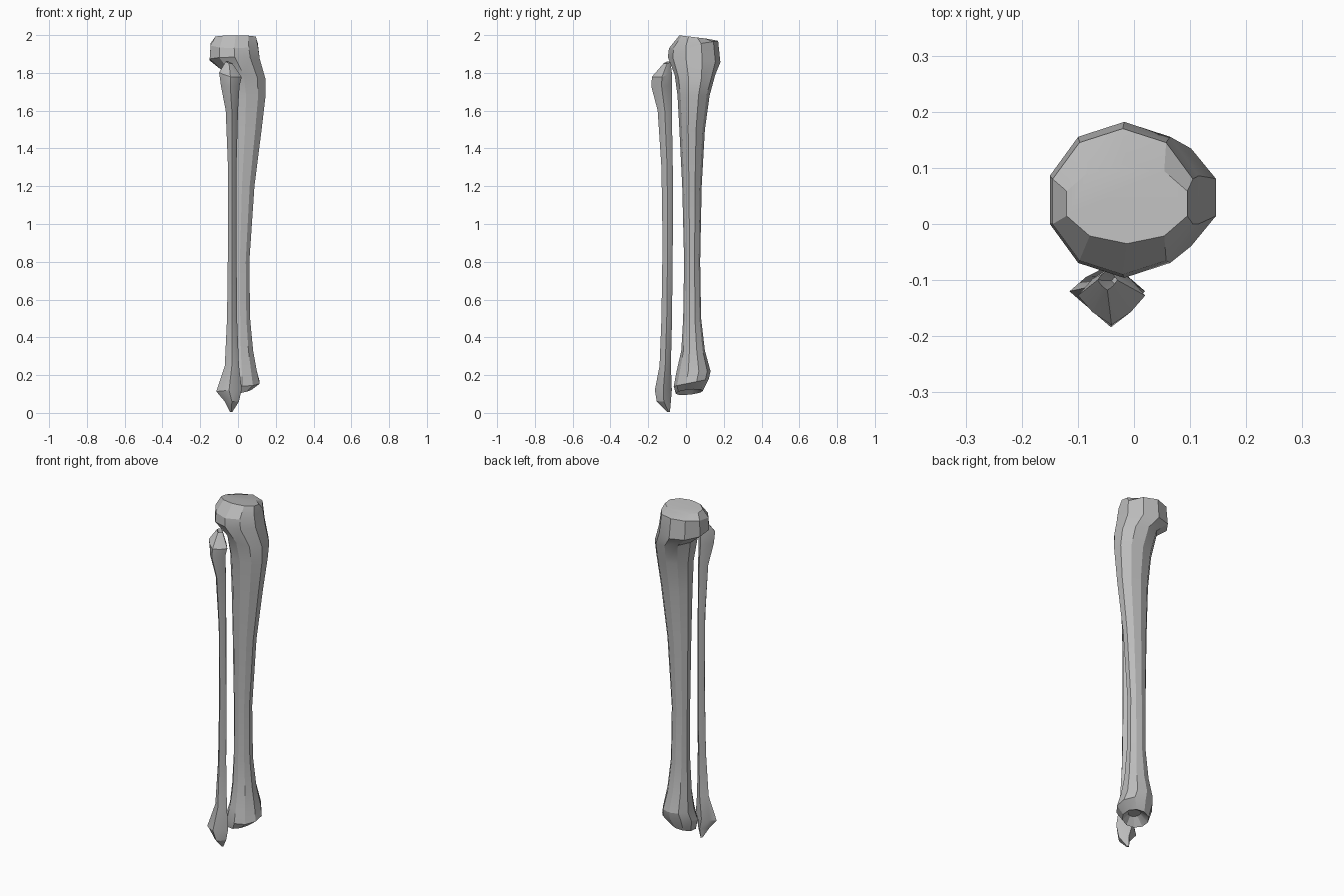
import bpy
import bmesh
from math import cos, sin, pi, radians

cube = bpy.data.objects.get("Cube")
if cube:
    bpy.data.objects.remove(cube, do_unlink=True)


def make_material(name, colour):
    mat = bpy.data.materials.new(name)
    mat.use_nodes = True
    mat.diffuse_color = colour
    mat.node_tree.nodes["Principled BSDF"].inputs["Base Color"].default_value = colour
    return mat


def add_ring(bm, section, sides, flute):
    """One cross-section fitted to its x and y limits, tilted along x and y."""
    z, x0, x1, y0, y1, tilt_x, tilt_y = section
    cx, cy = (x0 + x1) / 2, (y0 + y1) / 2
    reach = max(cos(2 * pi * i / sides + pi / 2) for i in range(sides))
    ring = []
    for i in range(sides):
        angle = 2 * pi * i / sides + pi / 2
        pinch = flute if i % 2 else 1
        dx = cos(angle) / reach * (x1 - x0) / 2 * pinch
        dy = sin(angle) * (y1 - y0) / 2 * pinch
        ring.append(bm.verts.new((cx + dx, cy + dy, z + tilt_x * dx + tilt_y * dy)))
    return ring


def loft_bone(name, sections, sides, mat, flute=1):
    """Skin a stack of cross-sections and close both ends."""
    bm = bmesh.new()
    rings = [add_ring(bm, s, sides, flute) for s in sections]
    for low, high in zip(rings, rings[1:]):
        for i in range(sides):
            j = (i + 1) % sides
            bm.faces.new((low[i], low[j], high[j], high[i]))
    bm.faces.new(rings[0])
    bm.faces.new(rings[-1])
    bmesh.ops.recalc_face_normals(bm, faces=bm.faces)
    mesh = bpy.data.meshes.new(name)
    bm.to_mesh(mesh)
    bm.free()
    mesh.materials.append(mat)
    bone = bpy.data.objects.new(name, mesh)
    bpy.context.collection.objects.link(bone)
    bpy.ops.object.select_all(action="DESELECT")
    bone.select_set(True)
    bpy.context.view_layer.objects.active = bone
    bpy.ops.object.shade_smooth_by_angle(angle=radians(22))
    return bone


grey = make_material("bone grey", (0.5, 0.5, 0.5, 1))

# Sections: height, x limits, y limits, tilt along x, tilt along y

# Large bone: hollow ankle socket, flared ankle, slim shaft, broad knee plateau
shin_sections = [
    (.14, -.02, .04, -.02, .05, 0, 0),
    (.11, -.06, .07, -.055, .09, .2, .1),
    (.16, -.075, .115, -.065, .12, 0, .2),
    (.22, -.06, .1, -.05, .13, 0, 0),
    (.33, -.05, .08, -.025, .1, 0, 0),
    (.5, -.04, .064, -.015, .08, 0, 0),
    (.8, -.04, .06, -.01, .075, 0, 0),
    (1.2, -.045, .087, -.02, .083, 0, 0),
    (1.5, -.05, .125, -.035, .1, 0, 0),
    (1.68, -.06, .146, -.045, .125, 0, 0),
    (1.79, -.085, .146, -.06, .155, -.2, 0),
    (1.87, -.15, .115, -.096, .182, 0, -.1),
    (1.95, -.145, .105, -.09, .17, 0, .15),
    (1.99, -.12, .095, -.035, .108, 0, -.12),
]
loft_bone("shin_bone", shin_sections, 10, grey)

# Slender bone: pointed ankle tip, fluted shaft, crested head
splint_sections = [
    (.005, -.042, -.03, -.1, -.085, 0, 0),
    (.06, -.07, .005, -.155, -.08, 0, 0),
    (.12, -.115, .02, -.165, -.075, .1, 0),
    (.25, -.07, .005, -.14, -.08, 0, 0),
    (.5, -.058, -.005, -.13, -.074, 0, 0),
    (.9, -.053, -.008, -.124, -.07, 0, 0),
    (1.3, -.053, -.008, -.13, -.07, 0, 0),
    (1.6, -.065, .0, -.15, -.075, 0, 0),
    (1.73, -.09, .008, -.184, -.075, 0, 0),
    (1.79, -.1, .02, -.18, -.075, -.2, .2),
    (1.855, -.065, -.03, -.118, -.082, -.3, .2),
    (1.8, -.04, -.02, -.11, -.092, 0, 0),
]
loft_bone("splint_bone", splint_sections, 8, grey, flute=.8)
